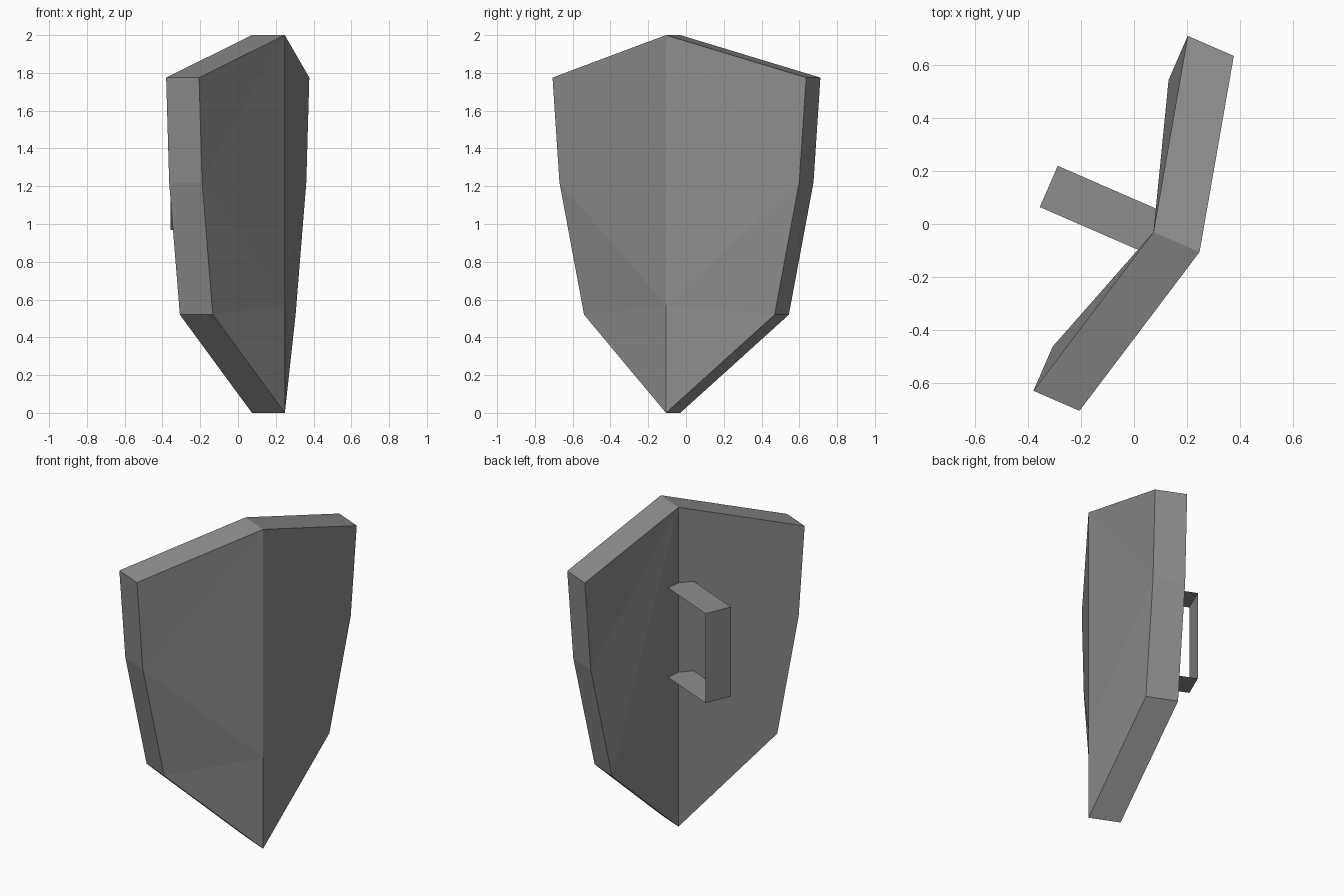
import bpy, bmesh, math
from mathutils import Matrix

cube = bpy.data.objects.get("Cube")
if cube:
    bpy.data.objects.remove(cube)

grey = bpy.data.materials.new("plain grey")
grey.use_nodes = True
colour = (0.27, 0.27, 0.27, 1)
grey.diffuse_color = colour
grey.node_tree.nodes["Principled BSDF"].inputs["Base Color"].default_value = colour

# Shield frame: x across the shield, y towards the back, origin at the crease
PLACE = Matrix.Translation((0.248, -0.106, 0)) @ Matrix.Rotation(math.radians(66.5), 4, "Z")
THICK = 0.19
SWEEP = 0.177


def make_object(name, bm):
    mesh = bpy.data.meshes.new(name)
    bm.to_mesh(mesh)
    bm.free()
    mesh.materials.append(grey)
    obj = bpy.data.objects.new(name, mesh)
    obj.matrix_world = PLACE
    bpy.context.collection.objects.link(obj)
    return obj


# Shield: one wing, mirrored over the central crease
bm = bmesh.new()
outline = [(0, 0, 2), (0.732, SWEEP, 1.775), (0.692, SWEEP, 1.22),
           (0.55, SWEEP, 0.52), (0, 0, 0)]
front = [bm.verts.new(p) for p in outline]
back = [bm.verts.new((x, y + THICK, z)) for x, y, z in outline]
crease = bm.verts.new((0, 0, 0.57))

# Rim
for i in range(4):
    bm.faces.new((front[i], front[i + 1], back[i + 1], back[i]))

# Back panel fans out from the top
for i in range(1, 4):
    bm.faces.new((back[0], back[i], back[i + 1]))

# Front panel, split at the lower crease point
top, upper, middle, lower, tip = front
for tri in ((top, upper, middle), (top, middle, crease),
            (crease, middle, lower), (crease, lower, tip)):
    bm.faces.new(tri)
bmesh.ops.recalc_face_normals(bm, faces=bm.faces)
# The wing is open at the crease, so make sure the rim's top points up
bm.faces.ensure_lookup_table()
if bm.faces[0].normal.z < 0:
    bmesh.ops.reverse_faces(bm, faces=bm.faces)
shield = make_object("shield_body", bm)
mirror = shield.modifiers.new("Mirror", "MIRROR")
mirror.use_axis[0] = True
mirror.use_clip = True

# Handle: a thin bent strap behind the crease
bm = bmesh.new()
path = [(THICK - 0.02, 1.527), (THICK + 0.432, 1.527),
        (THICK + 0.432, 0.967), (THICK - 0.02, 0.967)]
rows = [[bm.verts.new((x, y, z)) for x in (-0.085, 0.085)] for y, z in path]
for a, b in zip(rows, rows[1:]):
    bm.faces.new((a[0], a[1], b[1], b[0]))
bm.normal_update()
bm.faces.ensure_lookup_table()
if bm.faces[0].normal.z < 0:
    bmesh.ops.reverse_faces(bm, faces=bm.faces)
make_object("handle_strap", bm)
